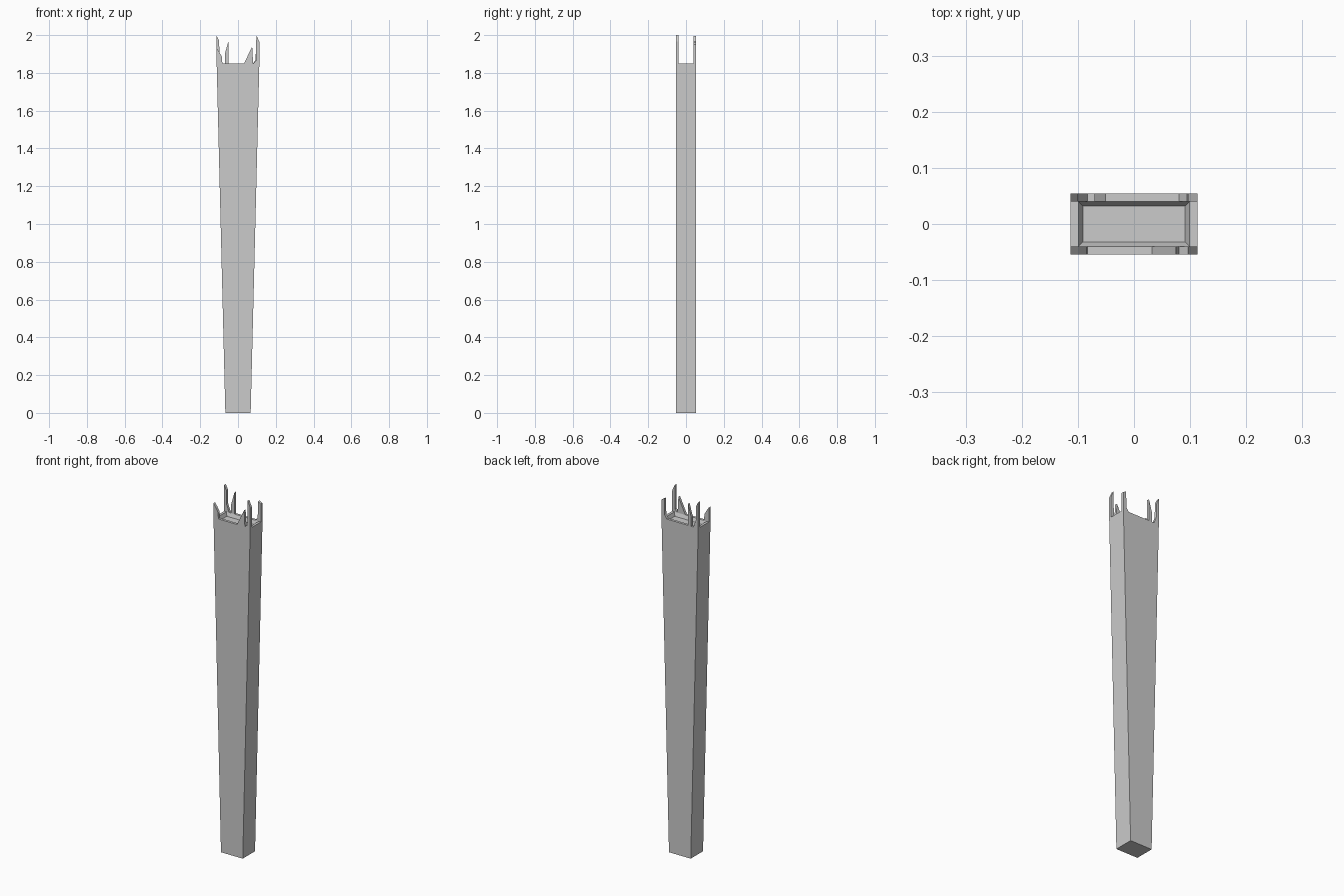
import bpy, bmesh

if "Cube" in bpy.data.objects:
    bpy.data.objects.remove(bpy.data.objects["Cube"])

RIM = 1.85          # height of the broken rim
TOP, BASE = 0.113, 0.067
D, T = 0.054, 0.014  # half depth, wall thickness


def add_object(name, bm):
    bmesh.ops.recalc_face_normals(bm, faces=bm.faces[:])
    mesh = bpy.data.meshes.new(name)
    bm.to_mesh(mesh)
    bm.free()
    obj = bpy.data.objects.new(name, mesh)
    bpy.context.collection.objects.link(obj)
    return obj


def ring(bm, hx, hy, z):
    return [bm.verts.new((sx * hx, sy * hy, z))
            for sx, sy in ((-1, -1), (1, -1), (1, 1), (-1, 1))]


# Tapered shaft with a shallow dished top
bm = bmesh.new()
rings = [ring(bm, *r) for r in (
    (BASE, D, 0), (TOP, D, RIM), (TOP - T, D - T, RIM),
    (TOP - 0.022, D - 0.022, RIM - 0.02))]
for a, b in zip(rings, rings[1:]):
    for i in range(4):
        j = (i + 1) % 4
        bm.faces.new((a[i], a[j], b[j], b[i]))
bm.faces.new(rings[0][::-1])
bm.faces.new(rings[-1])
add_object("tapered_shaft", bm)


def shard(name, side, points):
    """Extrude an x-z outline through the thickness of the front or back wall."""
    bm = bmesh.new()
    outer, inner = side * D, side * (D - T)
    face = bm.faces.new([bm.verts.new((x, outer, z)) for x, z in points])
    ext = bmesh.ops.extrude_face_region(bm, geom=[face])
    for v in ext["geom"]:
        if isinstance(v, bmesh.types.BMVert):
            v.co.y = inner
    # keep both caps so the shard is closed
    if not face.is_valid or len(bm.faces) < len(points) + 2:
        bmesh.ops.holes_fill(bm, edges=bm.edges[:])
    add_object(name, bm)


# Splintered points on the front wall
shard("front_left_splinter", -1, [(-TOP, RIM), (-0.083, RIM), (-0.085, 1.885),
                                  (-0.099, 1.91), (-TOP, 1.93)])
shard("front_slope_splinter", -1, [(0.032, RIM), (0.08, RIM), (0.075, 1.94), (0.068, 1.925)])
shard("front_right_splinter", -1, [(0.08, RIM), (TOP, RIM), (TOP, 1.965),
                                   (0.097, 2.0), (0.095, 1.865)])

# Splintered points on the back wall
shard("back_left_splinter", 1, [(-TOP, RIM), (-0.083, RIM), (-0.098, 1.89),
                                (-0.1, 1.97), (-TOP, 1.995)])
shard("back_spike_splinter", 1, [(-0.07, RIM), (-0.05, RIM), (-0.05, 1.97), (-0.07, 1.90)])
shard("back_right_splinter", 1, [(0.08, RIM), (TOP, RIM), (TOP, 1.95),
                                 (0.096, 1.96), (0.093, 1.87)])
